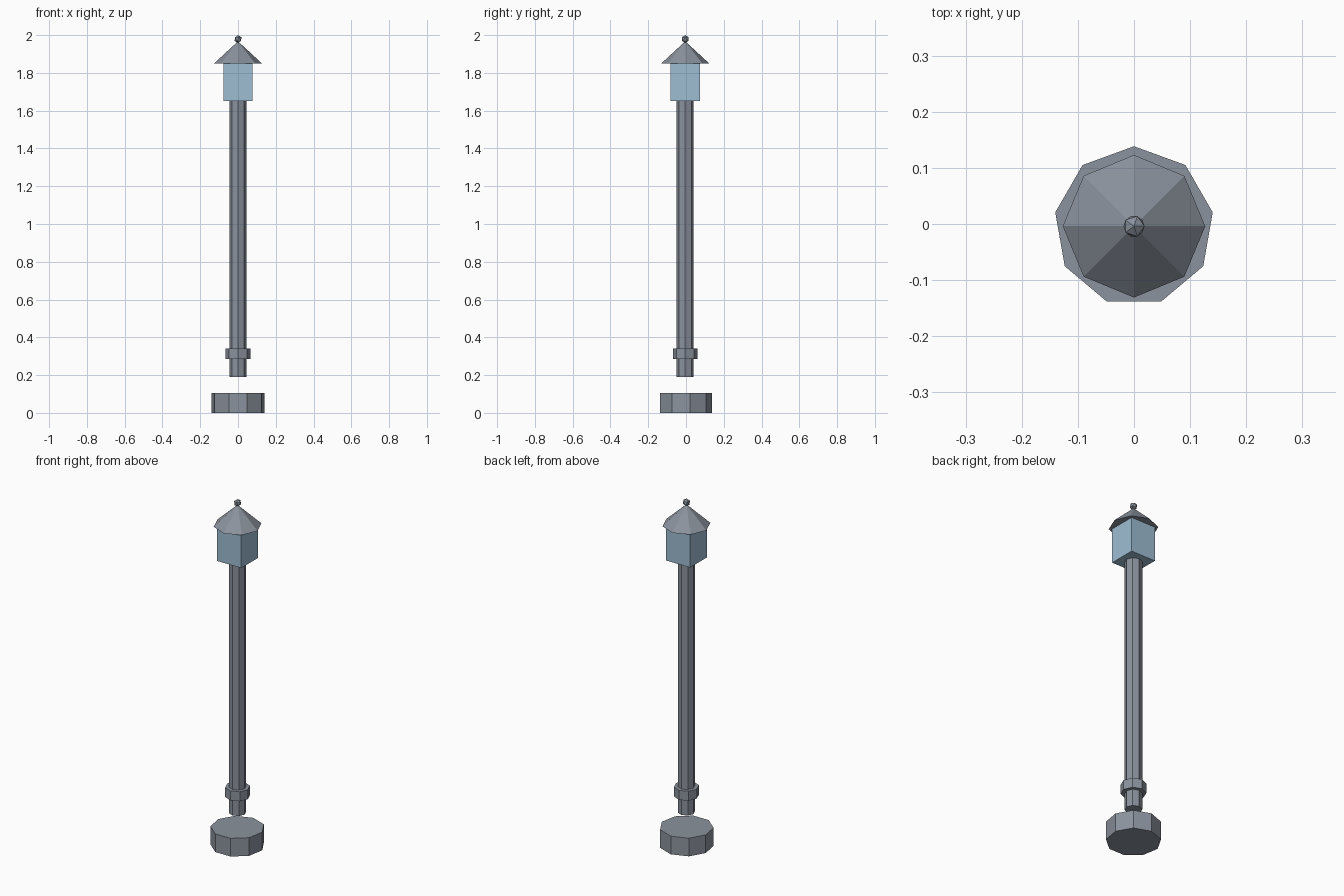
import bpy

if "Cube" in bpy.data.objects:
    bpy.data.objects.remove(bpy.data.objects["Cube"])

CY = -0.004  # shared axis of the post, offset so the nine-sided base is centred


def material(name, rgb):
    m = bpy.data.materials.new(name)
    m.diffuse_color = (*rgb, 1.0)
    m.use_nodes = True
    m.node_tree.nodes["Principled BSDF"].inputs["Base Color"].default_value = m.diffuse_color
    return m


iron = material("grey iron", (0.26, 0.29, 0.34))
glass = material("pale blue glass", (0.34, 0.51, 0.65))


def finish(name, mat):
    ob = bpy.context.object
    ob.name = name
    ob.data.materials.append(mat)
    return ob


def tapered(name, sides, r_low, r_high, z0, z1):
    bpy.ops.mesh.primitive_cone_add(vertices=sides, radius1=r_low, radius2=r_high,
                                    depth=z1 - z0, location=(0, CY, (z0 + z1) / 2))
    return finish(name, iron)


# Foot, post and collar (the foot is separate from the post)
tapered("base", 9, 0.1425, 0.1425, 0.0, 0.105)
tapered("post", 8, 0.045, 0.045, 0.19, 1.65)
tapered("collar", 8, 0.066, 0.066, 0.285, 0.34)

# Lantern box
bpy.ops.mesh.primitive_cube_add(size=1, location=(0, CY, 1.752))
box = finish("lantern_box", glass)
box.scale = (0.155, 0.155, 0.2)

# Pointed roof and finial
tapered("roof", 8, 0.127, 0.0, 1.85, 1.967)
bpy.ops.mesh.primitive_ico_sphere_add(subdivisions=1, radius=0.021, location=(0, CY, 1.979))
finish("finial", iron)
